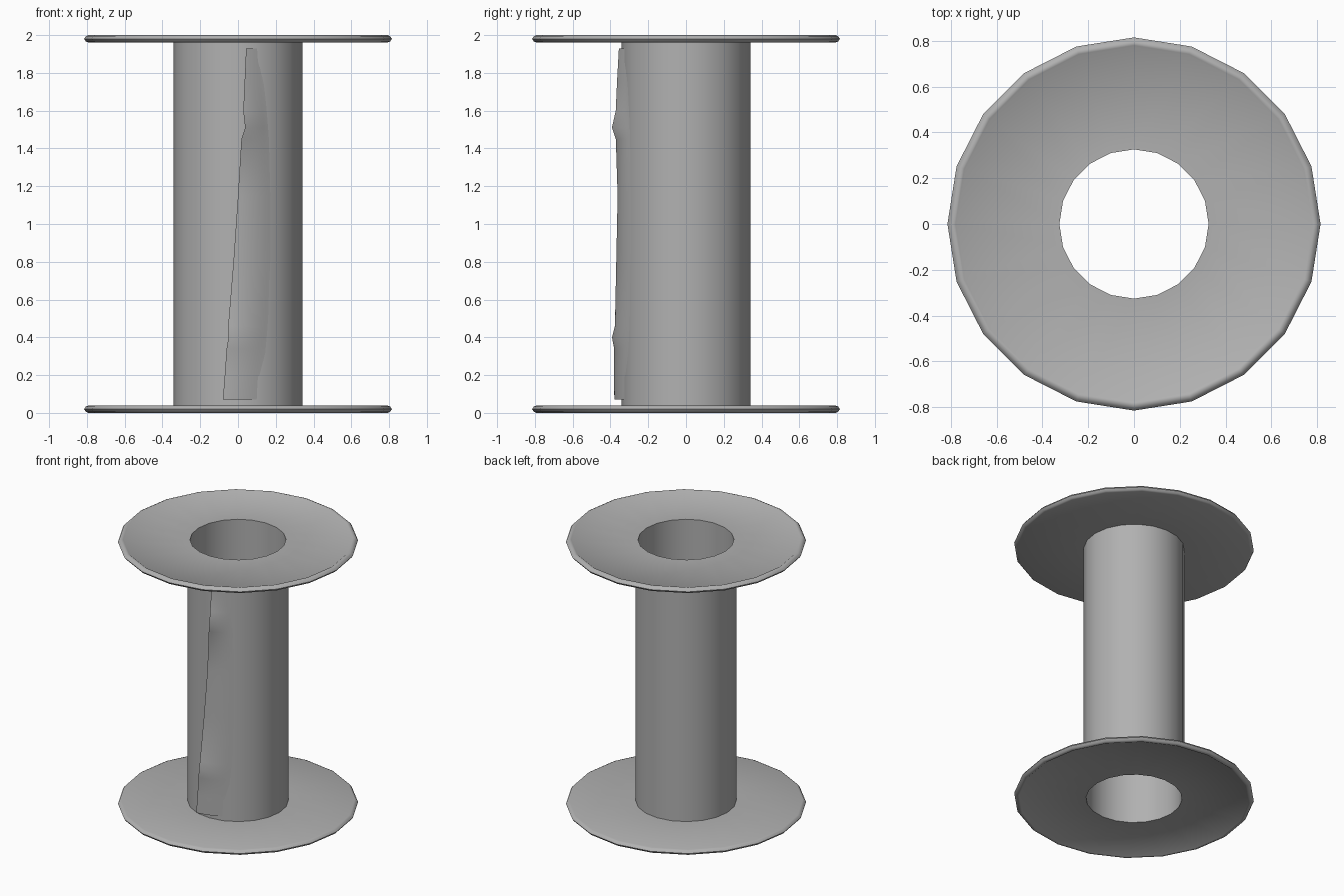
import bpy, math

if "Cube" in bpy.data.objects:
    bpy.data.objects.remove(bpy.data.objects["Cube"])

SIDES = 20

# Darker grey used on every part
grey = bpy.data.materials.new("dark_grey")
grey.diffuse_color = (0.44, 0.44, 0.44, 1)
grey.use_nodes = True
grey.node_tree.nodes["Principled BSDF"].inputs["Base Color"].default_value = grey.diffuse_color


def make_object(name, verts, faces, angle=30):
    mesh = bpy.data.meshes.new(name)
    mesh.from_pydata(verts, [], faces)
    mesh.materials.append(grey)
    mesh.update()
    ob = bpy.data.objects.new(name, mesh)
    bpy.context.collection.objects.link(ob)
    bpy.ops.object.select_all(action='DESELECT')
    bpy.context.view_layer.objects.active = ob
    ob.select_set(True)
    bpy.ops.object.shade_smooth_by_angle(angle=math.radians(angle))
    return ob


def lathe(name, profile, angle=30):
    """Spin a closed counter-clockwise (radius, z) profile around z."""
    n = len(profile)
    verts, faces = [], []
    for i in range(SIDES):
        a = 2 * math.pi * i / SIDES
        verts += [(r * math.cos(a), r * math.sin(a), z) for r, z in profile]
        j = (i + 1) % SIDES
        for k in range(n):
            m = (k + 1) % n
            faces.append((i * n + k, j * n + k, j * n + m, i * n + m))
    return make_object(name, verts, faces, angle)


# Flanges: thin discs, recessed inside a rolled rim on the outer face only
flange = [(0.326, 0.008), (0.772, 0.008), (0.780, 0.002), (0.792, 0.0),
          (0.805, 0.006), (0.815, 0.02), (0.805, 0.034), (0.792, 0.039),
          (0.326, 0.039)]
lathe("bottom_flange", flange, 50)
lathe("top_flange", [(r, 2 - z) for r, z in reversed(flange)], 50)

# Hollow core tube
lathe("core_tube", [(0.326, 0.008), (0.342, 0.008), (0.342, 1.992), (0.326, 1.992)])

# Loose sheet edge on the front: (z, x of free edge, radius of free edge)
edge = [(0.07, -0.08, 0.388), (0.2, -0.07, 0.387), (0.34, -0.06, 0.385),
        (0.40, -0.05, 0.395), (0.46, -0.052, 0.380), (0.8, -0.024, 0.370),
        (1.15, 0.0, 0.362), (1.45, 0.018, 0.372), (1.51, 0.038, 0.394),
        (1.60, 0.028, 0.373), (1.75, 0.035, 0.367), (1.93, 0.043, 0.358)]
COLS = 10
verts, faces = [], []
for i, (z, x, r) in enumerate(edge):
    a0 = math.asin(x / r)
    a1 = 0.36 + 0.2 * math.sin(math.pi * (z - 0.07) / 1.86)
    for c in range(COLS + 1):
        t = c / COLS
        a = a0 + (a1 - a0) * t
        rad = 0.338 + (r - 0.338) * (1 - t) ** 1.3
        verts.append((rad * math.sin(a), -rad * math.cos(a), z))
        if i and c:
            p = i * (COLS + 1) + c
            q = p - COLS - 1
            faces.append((q - 1, q, p, p - 1))
make_object("loose_sheet_edge", verts, faces, 60)
